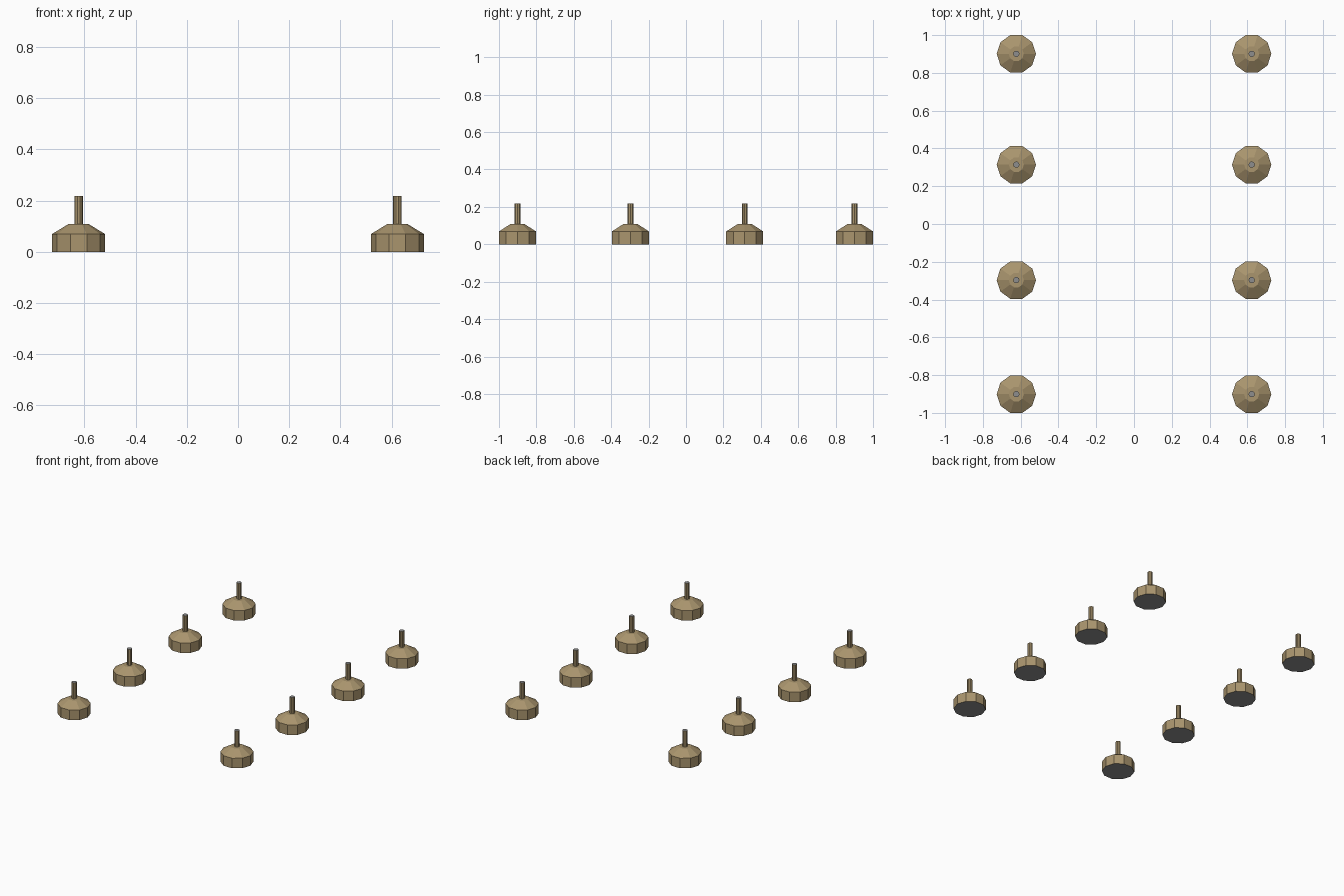
import bpy, bmesh, math

if "Cube" in bpy.data.objects:
    bpy.data.objects.remove(bpy.data.objects["Cube"])

def mat(name, c):
    m = bpy.data.materials.new(name)
    m.diffuse_color = (*c, 1)
    m.use_nodes = True
    m.node_tree.nodes["Principled BSDF"].inputs["Base Color"].default_value = m.diffuse_color
    return m

BRASS = mat("tan brass", (0.40, 0.30, 0.155))
GREY = mat("grey", (0.27, 0.27, 0.27))

# outer profile as (radius, height); flat caps close both ends
FOOT = [(0.104, 0.0), (0.104, 0.069), (0.04, 0.108)]
STEM = [(0.0165, 0.10), (0.0165, 0.218)]

def lathe(name, profile, sides, x, y, grey_cap):
    bm = bmesh.new()
    rings = [[bm.verts.new((r * math.cos(2 * math.pi * i / sides),
                            r * math.sin(2 * math.pi * i / sides), z))
              for i in range(sides)] for r, z in profile]
    for a, b in zip(rings, rings[1:]):
        for i in range(sides):
            j = (i + 1) % sides
            bm.faces.new((a[i], a[j], b[j], b[i]))
    bottom = bm.faces.new(rings[0][::-1])
    top = bm.faces.new(rings[-1])
    (top if grey_cap == "top" else bottom).material_index = 1
    me = bpy.data.meshes.new(name)
    bm.to_mesh(me)
    bm.free()
    me.materials.append(BRASS)
    me.materials.append(GREY)
    ob = bpy.data.objects.new(name, me)
    ob.location = (x, y, 0)
    bpy.context.collection.objects.link(ob)

# two rows of four levelling feet
for x in (-0.623, 0.623):
    for y in (-0.901, -0.297, 0.314, 0.901):
        lathe("foot_pad", FOOT, 10, x, y, "bottom")
        lathe("foot_stem", STEM, 10, x, y, "top")
